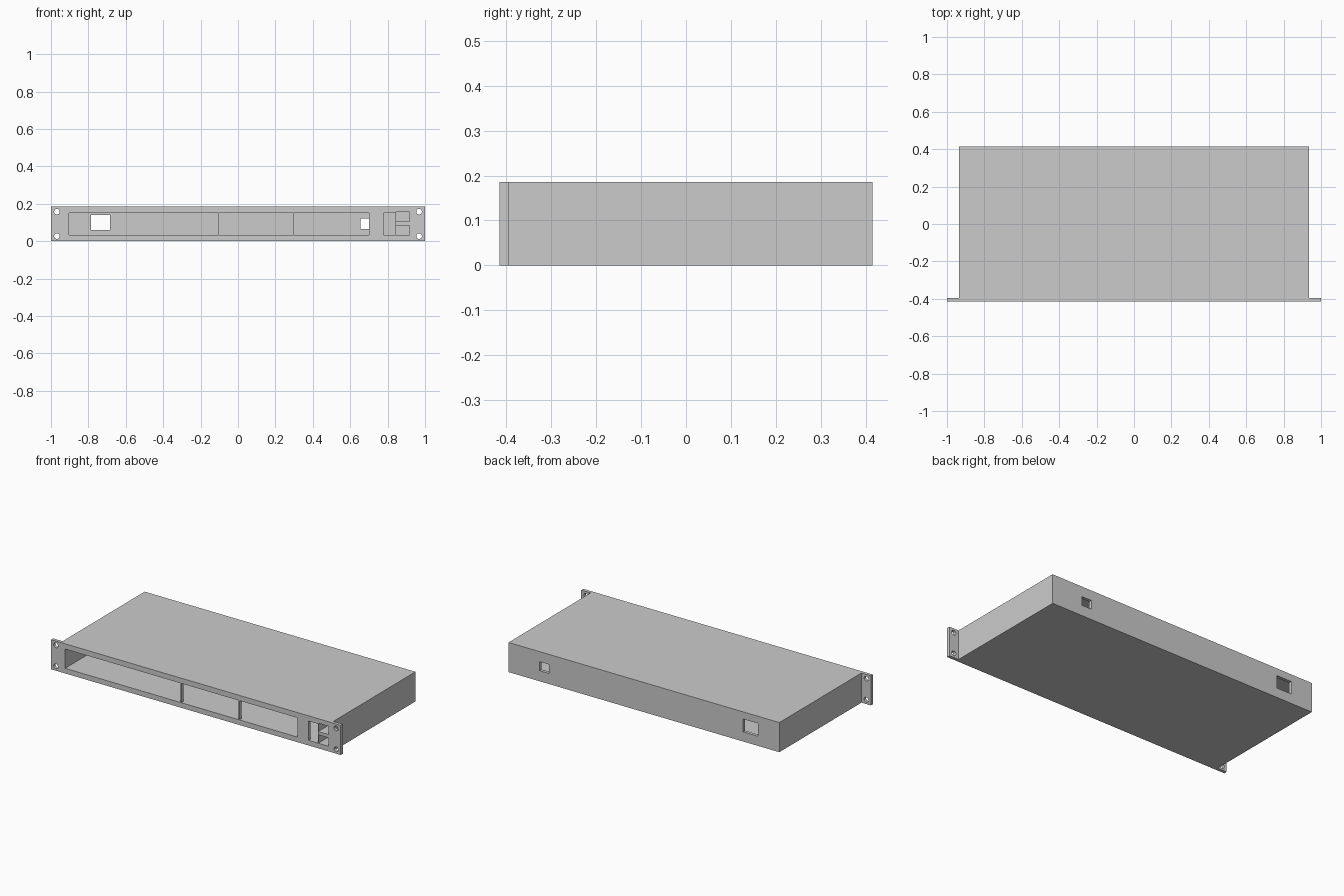
import bpy
import bmesh
from mathutils import Matrix

if "Cube" in bpy.data.objects:
    bpy.data.objects.remove(bpy.data.objects["Cube"])


def box(name, x0, x1, y0, y1, z0, z1):
    bm = bmesh.new()
    bmesh.ops.create_cube(bm, size=1)
    for v in bm.verts:
        v.co = (x0 + (v.co.x + 0.5) * (x1 - x0),
                y0 + (v.co.y + 0.5) * (y1 - y0),
                z0 + (v.co.z + 0.5) * (z1 - z0))
    return finish(name, bm)


def peg(name, x, z, r):
    bm = bmesh.new()
    bmesh.ops.create_cone(bm, cap_ends=True, segments=24, radius1=r, radius2=r, depth=0.1,
                          matrix=Matrix.Translation((x, FRONT, z)) @ Matrix.Rotation(1.5707963, 4, 'X'))
    return finish(name, bm)


def finish(name, bm):
    me = bpy.data.meshes.new(name)
    bm.to_mesh(me)
    bm.free()
    ob = bpy.data.objects.new(name, me)
    bpy.context.collection.objects.link(ob)
    return ob


def cut(ob, cutters):
    # subtract each cutter, bake the result, then delete the cutters
    for c in cutters:
        c.hide_render = True
        m = ob.modifiers.new("cut", 'BOOLEAN')
        m.operation, m.solver, m.object = 'DIFFERENCE', 'EXACT', c
    bpy.context.view_layer.update()
    ev = ob.evaluated_get(bpy.context.evaluated_depsgraph_get())
    me = bpy.data.meshes.new_from_object(ev)
    ob.modifiers.clear()
    ob.data = me
    for c in cutters:
        bpy.data.objects.remove(c)


FRONT, SEAM, BACK, H = -0.415, -0.395, 0.415, 0.185
Z0, Z1 = 0.032, 0.152
PORTS = [(0.032, 0.085), (0.105, 0.157)]
PX0, PX1 = 0.845, 0.917

# rack front panel with bay, side window, ports and screw holes
panel = box("front_panel", -1, 1, FRONT, SEAM, 0, H)
holes = [box("c", -0.903, 0.70, -0.5, -0.3, Z0, Z1),
         box("c", 0.778, 0.842, -0.5, -0.3, Z0, Z1)]
holes += [box("c", PX0, PX1, -0.5, -0.3, a, b) for a, b in PORTS]
holes += [peg("c", sx * 0.968, z, 0.015) for sx in (-1, 1) for z in (0.027, 0.158)]
cut(panel, holes)

# hollow case, open at the front, with two rear cable openings
case = box("case", -0.935, 0.935, SEAM, BACK, 0, H)
cut(case, [box("c", -0.903, 0.903, -0.5, 0.395, Z0, Z1),
           box("c", 0.842, 0.92, -0.5, -0.275, 0.029, 0.16),
           box("c", -0.787, -0.685, 0.3, 0.5, 0.06, 0.14),
           box("c", 0.655, 0.722, 0.3, 0.5, 0.066, 0.122)])

# block with two blind port sockets
block = box("port_block", 0.842, 0.92, SEAM, -0.275, 0.029, 0.16)
cut(block, [box("c", PX0, PX1, -0.5, -0.28, a, b) for a, b in PORTS])

# thin bars dividing the front bay
for i, x in enumerate((-0.103, 0.298)):
    box(f"bay_divider_{i + 1}", x - 0.0025, x + 0.0025, FRONT, SEAM, Z0, Z1)
